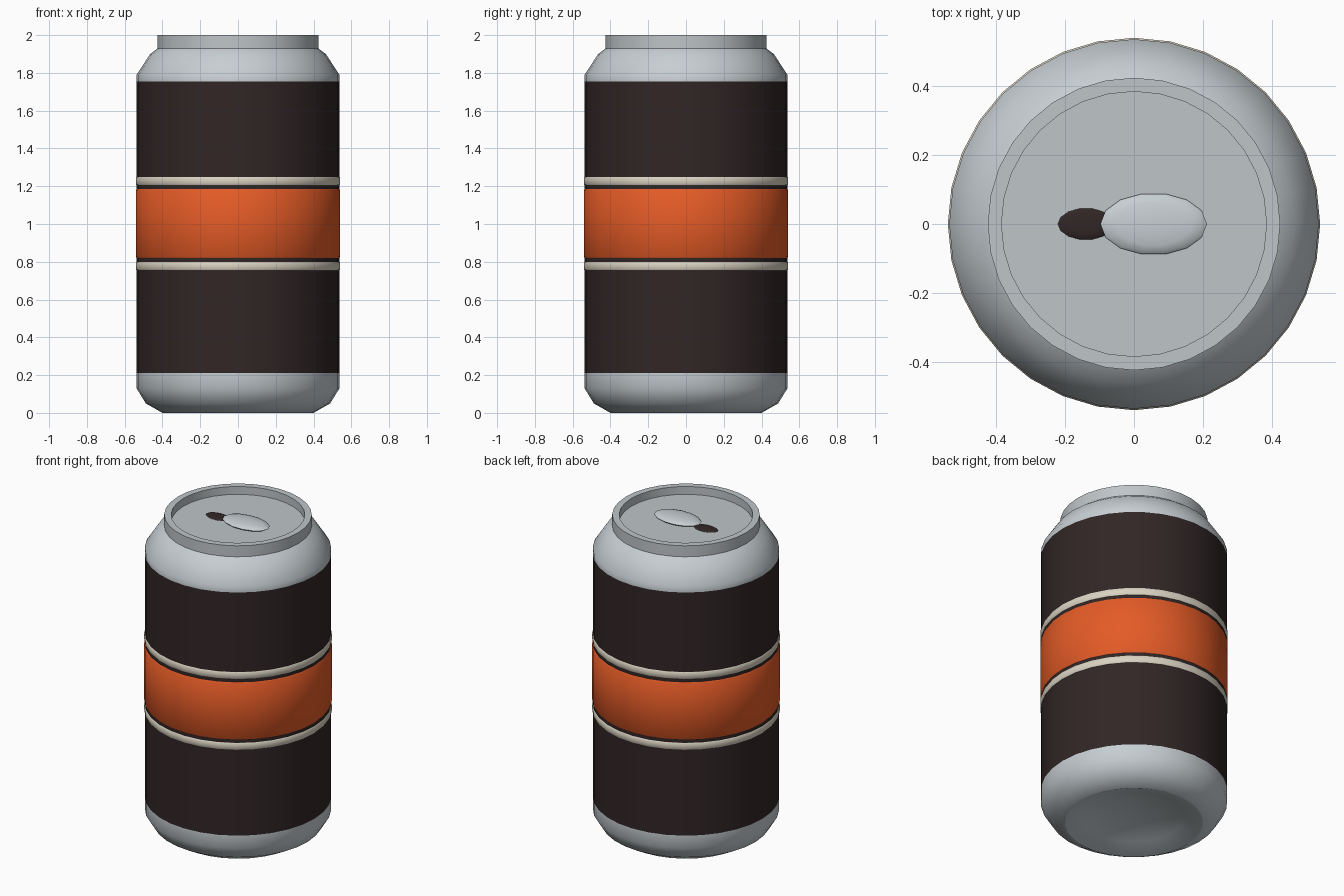
import bpy, bmesh, math
from mathutils import Matrix

if "Cube" in bpy.data.objects:
    bpy.data.objects.remove(bpy.data.objects["Cube"])

SEGS = 32


def material(name, rgb):
    m = bpy.data.materials.new(name)
    m.diffuse_color = (*rgb, 1)
    m.use_nodes = True
    m.node_tree.nodes["Principled BSDF"].inputs["Base Color"].default_value = m.diffuse_color
    return m


silver = material("silver", (0.57, 0.62, 0.65))
lid_grey = material("lid grey", (0.52, 0.56, 0.58))
dark = material("dark brown", (0.031, 0.019, 0.019))
orange = material("orange", (0.78, 0.105, 0.02))
cream = material("cream", (0.70, 0.65, 0.54))


def finish(bm, name, mats, rule=None, angle=40):
    bmesh.ops.recalc_face_normals(bm, faces=bm.faces)
    for f in bm.faces:
        f.material_index = rule(f.calc_center_median()) if rule else 0
    mesh = bpy.data.meshes.new(name)
    bm.to_mesh(mesh)
    bm.free()
    ob = bpy.data.objects.new(name, mesh)
    bpy.context.collection.objects.link(ob)
    for m in mats:
        mesh.materials.append(m)
    bpy.ops.object.select_all(action='DESELECT')
    ob.select_set(True)
    bpy.context.view_layer.objects.active = ob
    bpy.ops.object.shade_smooth_by_angle(angle=math.radians(angle))
    return ob


def lathe(name, profile, mats, rule=None, closed=False):
    """Revolve (radius, z) points round the z axis."""
    bm = bmesh.new()
    rings = [[bm.verts.new((r * math.cos(a), r * math.sin(a), z))
              for a in (2 * math.pi * i / SEGS for i in range(SEGS))]
             if r > 0 else [bm.verts.new((0, 0, z))] * SEGS
             for r, z in profile]
    pairs = list(zip(rings, rings[1:]))
    if closed:
        pairs.append((rings[-1], rings[0]))
    for lo, hi in pairs:
        for i in range(SEGS):
            j = (i + 1) % SEGS
            bm.faces.new(dict.fromkeys((lo[i], lo[j], hi[j], hi[i])))
    return finish(bm, name, mats, rule, 40)


def pebble(name, centre, half, mat):
    """Flattened 14-sided ellipsoid with a vertex on the y axis."""
    bm = bmesh.new()
    bmesh.ops.create_uvsphere(
        bm, u_segments=14, v_segments=8, radius=1,
        matrix=Matrix.Translation(centre) @ Matrix.Diagonal((*half, 1))
        @ Matrix.Rotation(math.pi / 2, 4, 'Z'))
    return finish(bm, name, [mat], angle=80)


# Can body: domed base, label wall, shoulder, rim and sunken lid
def body_colour(c):
    if 0.21 < c.z < 1.755:
        return 1
    return 2 if c.z > 1.93 else 0


lathe("can_body", [
    (0, 0.08), (0.15, 0.07), (0.29, 0.04), (0.395, 0),
    (0.40, 0), (0.488, 0.05), (0.537, 0.13), (0.537, 0.21),
    (0.537, 1.755), (0.537, 1.79), (0.465, 1.90), (0.425, 1.93),
    (0.425, 2.0), (0.385, 2.0), (0.385, 1.95), (0, 1.95)],
    [silver, dark, lid_grey], body_colour)

# Raised label bands
for name, z0, z1, mat in (("lower_cream_band", 0.755, 0.80, cream),
                          ("orange_band", 0.82, 1.185, orange),
                          ("upper_cream_band", 1.205, 1.25, cream)):
    lathe(name, [(0.53, z0), (0.537, z0), (0.541, z0 + 0.005),
                 (0.541, z1 - 0.005), (0.537, z1), (0.53, z1)], [mat], closed=True)

# Pull tab and mouth opening
pebble("pull_tab", (0.057, 0, 1.965), (0.155, 0.09, 0.02), silver)
pebble("mouth_opening", (-0.14, 0, 1.95), (0.082, 0.046, 0.008), dark)
